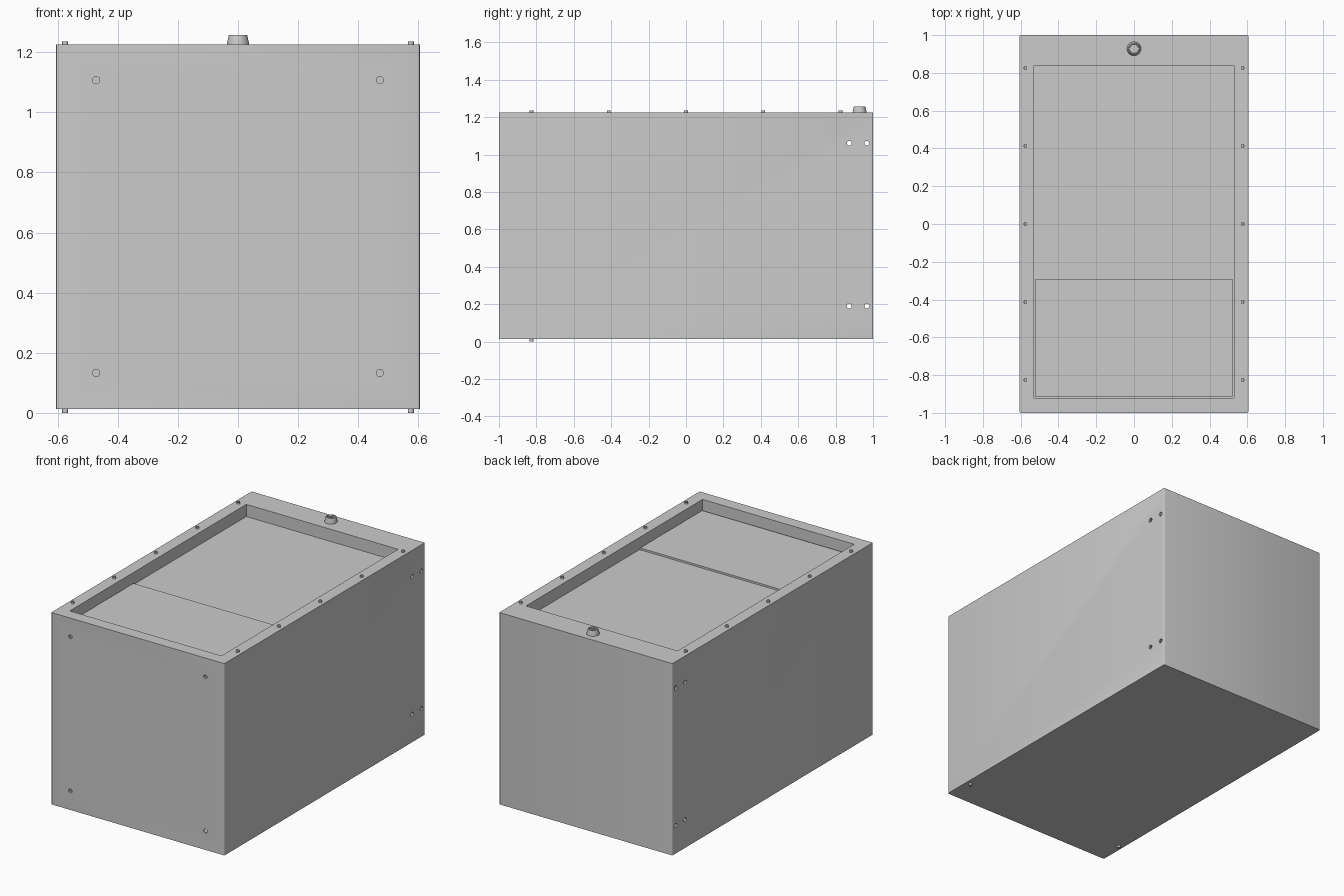
import bpy, bmesh
from math import pi, sin, cos
from mathutils import Matrix

if "Cube" in bpy.data.objects:
    bpy.data.objects.remove(bpy.data.objects["Cube"])

W, Z0, Z1 = 0.605, 0.013, 1.225      # half width, underside and top of cabinet
WALL = 0.01
OPEN_X, OPEN_Y0, OPEN_Y1 = 0.53, -0.922, 0.84
FLOOR = 1.148


def finish(name, bm):
    bmesh.ops.recalc_face_normals(bm, faces=bm.faces)
    mesh = bpy.data.meshes.new(name)
    bm.to_mesh(mesh)
    bm.free()
    ob = bpy.data.objects.new(name, mesh)
    bpy.context.collection.objects.link(ob)
    return ob


def smooth(ob):
    bpy.ops.object.select_all(action='DESELECT')
    ob.select_set(True)
    bpy.context.view_layer.objects.active = ob
    bpy.ops.object.shade_smooth_by_angle(angle=0.5)


def box(name, lo, hi, bevel=0):
    bm = bmesh.new()
    bmesh.ops.create_cube(bm, size=1)
    for v in bm.verts:
        v.co = [(a + b) / 2 + c * (b - a) for a, b, c in zip(lo, hi, v.co)]
    if bevel:
        upright = [e for e in bm.edges if abs(e.verts[0].co.z - e.verts[1].co.z) > 0.1]
        bmesh.ops.bevel(bm, geom=upright, offset=bevel, segments=3, profile=0.5, affect='EDGES')
    return finish(name, bm)


def rods(name, centres, radius, depth, axis='Z'):
    rot = {'X': Matrix.Rotation(pi / 2, 4, 'Y'), 'Y': Matrix.Rotation(pi / 2, 4, 'X'),
           'Z': Matrix.Identity(4)}[axis]
    bm = bmesh.new()
    for c in centres:
        bmesh.ops.create_cone(bm, cap_ends=True, segments=24, radius1=radius, radius2=radius,
                              depth=depth, matrix=Matrix.Translation(c) @ rot)
    return finish(name, bm)


def cut(ob, *cutters):
    bpy.context.view_layer.objects.active = ob
    for c in cutters:
        mod = ob.modifiers.new("cut", 'BOOLEAN')
        mod.operation, mod.solver, mod.object = 'DIFFERENCE', 'EXACT', c
        bpy.ops.object.modifier_apply(modifier=mod.name)
        bpy.data.objects.remove(c)


def lathe(name, profile, centre, n=32):
    bm = bmesh.new()
    rings = [[bm.verts.new((centre[0] + r * cos(2 * pi * i / n), centre[1] + r * sin(2 * pi * i / n),
                            centre[2] + z)) for i in range(n)] for r, z in profile]
    for a, b in zip(rings, rings[1:]):
        for i in range(n):
            j = (i + 1) % n
            bm.faces.new((a[i], a[j], b[j], b[i]))
    bm.faces.new(rings[0])
    bm.faces.new(rings[-1])
    ob = finish(name, bm)
    smooth(ob)
    return ob


# Hollow sheet cabinet with top opening, side through holes and front holes
cabinet = box("cabinet_shell", (-W, -1, Z0), (W, 1, Z1), bevel=0.006)
cut(cabinet,
    box("cavity", (-W + WALL, -1 + WALL, Z0 + WALL), (W - WALL, 1 - WALL, Z1 - WALL)),
    box("opening", (-OPEN_X, OPEN_Y0, 1.1), (OPEN_X, OPEN_Y1, 1.4)),
    rods("side_holes", [(0, y, z) for y in (0.873, 0.967) for z in (0.19, 1.06)], 0.013, 2, 'X'),
    rods("front_holes", [(x, -1, z) for x in (-0.472, 0.472) for z in (0.133, 1.107)], 0.012, 0.1, 'Y'))
smooth(cabinet)

# Walls lining the recess
lining = box("recess_lining", (-OPEN_X - WALL, OPEN_Y0 - WALL, FLOOR - 0.01),
             (OPEN_X + WALL, OPEN_Y1 + WALL, Z1 - WALL))
cut(lining, box("lining_cut", (-OPEN_X, OPEN_Y0, 1.0), (OPEN_X, OPEN_Y1, 1.4)))

# Recess floor and the raised hatch at its front
box("recess_floor", (-OPEN_X, OPEN_Y0, FLOOR - 0.01), (OPEN_X, OPEN_Y1, FLOOR))
box("front_hatch", (-0.525, -0.912, FLOOR), (0.525, -0.293, FLOOR + 0.012))

# Screw heads along the top rim, and two pins underneath at the front
for side, x in (("left", -0.575), ("right", 0.575)):
    for i in range(5):
        lathe(f"rim_screw_{side}_{i}",
              [(0.01, 0), (0.01, 0.011), (0.006, 0.011), (0.005, 0.005)],
              (x, -0.826 + i * 0.413, Z1), 20)
    smooth(rods(f"bottom_pin_{side}", [(x, -0.826, Z0 / 2)], 0.01, Z0))

# Round latch with a dished top and a cross-shaped grip
LY = 0.928
lathe("latch_body", [(0.037, 0), (0.037, 0.004), (0.031, 0.03), (0.029, 0.032),
                     (0.025, 0.032), (0.023, 0.025)], (0, LY, Z1))
box("latch_cross_x", (-0.022, LY - 0.003, Z1 + 0.024), (0.022, LY + 0.003, Z1 + 0.03))
box("latch_cross_y", (-0.003, LY - 0.022, Z1 + 0.024), (0.003, LY + 0.022, Z1 + 0.03))
